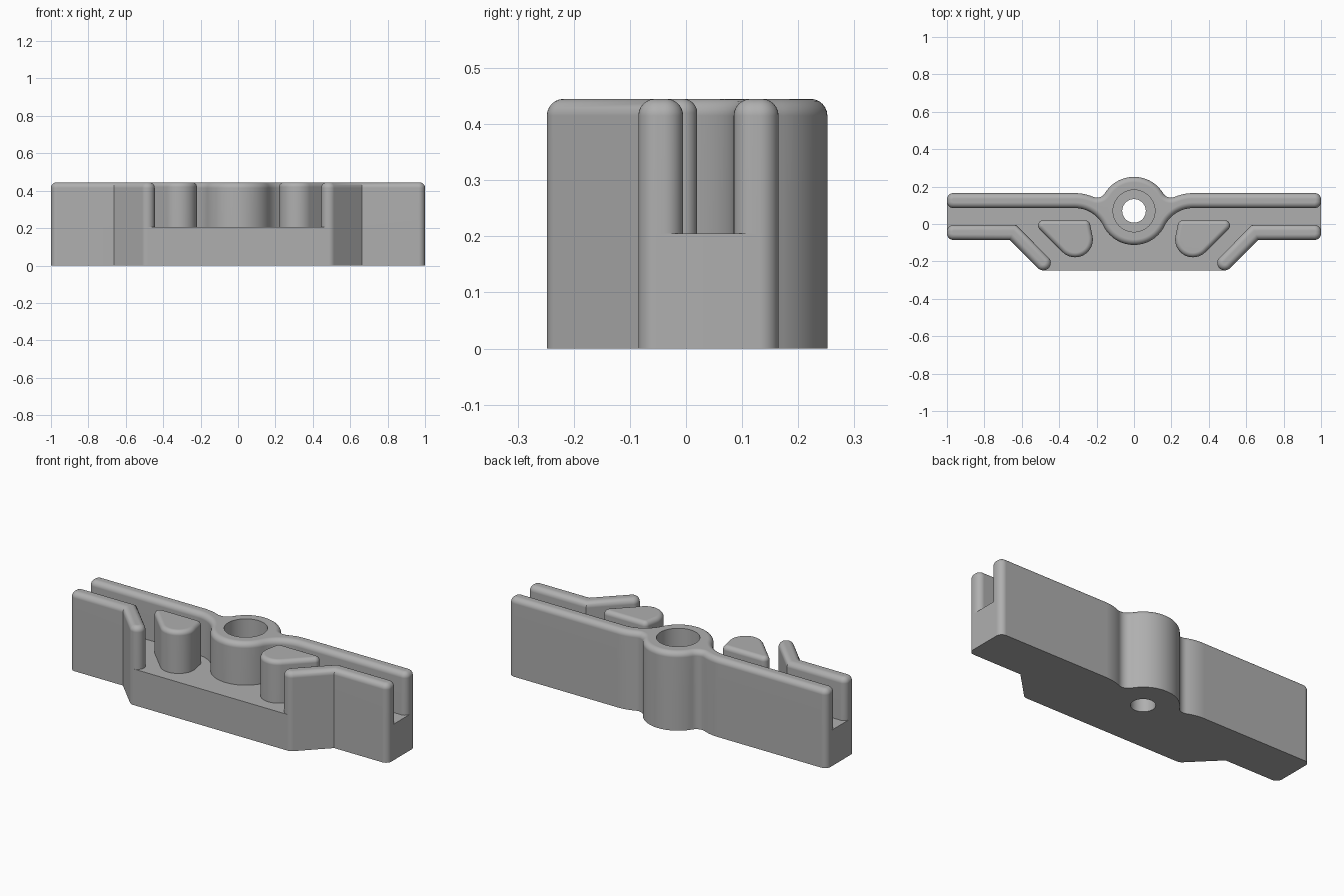
import bpy, bmesh
from math import radians, degrees, atan2, cos, sin, sqrt
from mathutils import Vector
from mathutils.geometry import convex_hull_2d

if "Cube" in bpy.data.objects:
    bpy.data.objects.remove(bpy.data.objects["Cube"], do_unlink=True)

BASE_TOP, TOP = 0.205, 0.445      # heights of the floor and of the walls
RING, BORE, HOLE = 0.182, 0.112, 0.063
BORE_FLOOR = 0.11
CORNER, FILLET = 0.034, 0.03

grey = bpy.data.materials.new("plain_grey")
grey.use_nodes = True
grey.diffuse_color = (0.43, 0.43, 0.43, 1)
grey.node_tree.nodes["Principled BSDF"].inputs["Base Color"].default_value = (0.43, 0.43, 0.43, 1)


def arc(c, r, a0, a1, n=12):
    """Points on an arc from angle a0 to a1 in degrees."""
    steps = [radians(a0 + (a1 - a0) * i / n) for i in range(n + 1)]
    return [Vector((c[0] + r * cos(a), c[1] + r * sin(a))) for a in steps]


def heading(a, b):
    return degrees(atan2(b[1] - a[1], b[0] - a[0]))


def mirrored(points):
    return [Vector((-p.x, p.y)) for p in reversed(points)]


def select(ob):
    bpy.ops.object.select_all(action='DESELECT')
    ob.select_set(True)
    bpy.context.view_layer.objects.active = ob


def prism(name, outline, z0, z1, fillet=0.0):
    """Extrude a plan outline and round its top rim."""
    bm = bmesh.new()
    face = bm.faces.new([bm.verts.new((p.x, p.y, z0)) for p in outline])
    bmesh.ops.remove_doubles(bm, verts=bm.verts[:], dist=0.0005)
    ext = bmesh.ops.extrude_face_region(bm, geom=bm.faces[:], use_keep_orig=True)
    top = [v for v in ext["geom"] if isinstance(v, bmesh.types.BMVert)]
    bmesh.ops.translate(bm, verts=top, vec=(0, 0, z1 - z0))
    bmesh.ops.recalc_face_normals(bm, faces=bm.faces[:])
    if fillet:
        rim = [e for e in bm.edges if all(v.co.z > z1 - 0.001 for v in e.verts)]
        bmesh.ops.bevel(bm, geom=rim, offset=fillet, offset_type='OFFSET',
                        segments=6, profile=0.5, affect='EDGES', clamp_overlap=False)
    mesh = bpy.data.meshes.new(name)
    bm.to_mesh(mesh)
    bm.free()
    mesh.materials.append(grey)
    ob = bpy.data.objects.new(name, mesh)
    bpy.context.collection.objects.link(ob)
    return ob


def finish(ob):
    select(ob)
    bpy.ops.object.shade_smooth_by_angle(angle=radians(35))
    mod = ob.modifiers.new("even_shading", 'WEIGHTED_NORMAL')
    mod.keep_sharp = True


def drill(ob, radius, z0):
    """Cut a vertical round hole at the ring centre, open above z0."""
    cutter = prism("hole_cutter", arc(O, radius, 0, 360, 64)[:-1], z0, 1)
    cutter.hide_render = True
    mod = ob.modifiers.new("hole", 'BOOLEAN')
    mod.operation, mod.solver, mod.object = 'DIFFERENCE', 'EXACT', cutter
    select(ob)
    bpy.ops.object.modifier_apply(modifier=mod.name)
    bpy.data.objects.remove(cutter, do_unlink=True)


# Blend arcs between the straight back wall and the ring
O = Vector((0, 0.07))
BACK, INNER = 0.165, 0.085
bend_in, bend_out, crease = 0.17, 0.25, 0.05
A = Vector((0, INNER - bend_in))
A.x = sqrt((RING + bend_in) ** 2 - (A.y - O.y) ** 2)
span, r1, r2 = (A - O).length, RING + crease, bend_out + crease
along = (span ** 2 + r1 ** 2 - r2 ** 2) / (2 * span)
u = (A - O).normalized()
P = O + u * along + Vector((-u.y, u.x)) * sqrt(r1 ** 2 - along ** 2)

back_edge = (arc(O, RING, 90, heading(O, P), 16)
             + arc(P, crease, heading(P, O), heading(P, A), 10)
             + arc(A, bend_out, heading(A, P), 90, 10)
             + arc((1 - CORNER, BACK - CORNER), CORNER, 90, 0, 8))

# Diagonal front wall layout
FRONT, FRONT_IN, HALF = -0.085, -0.005, 0.04
cap = (0.485, -0.208)
front_corner = arc((1 - CORNER, FRONT + CORNER), CORNER, 0, -90, 8) + [Vector((0.664, FRONT))]

# Floor slab
half = back_edge + front_corner + arc(cap, HALF, -45, -90, 6)
base = prism("base_slab", half + mirrored(half)[:-1], 0, BASE_TOP)
drill(base, BORE, BORE_FLOOR)
drill(base, HOLE, -0.1)
finish(base)

# Back wall with its central ring
half = (back_edge
        + arc((1 - CORNER, INNER + CORNER), CORNER, 0, -90, 8)
        + arc(A, bend_in, 90, heading(A, O), 14)
        + arc(O, RING, heading(O, A), -90, 14))
wall = prism("back_wall_and_ring", half + mirrored(half)[1:-1], BASE_TOP, TOP, FILLET)
drill(wall, BORE, BORE_FLOOR)
finish(wall)

# Bent front walls
bent = (arc((1 - CORNER, FRONT_IN - CORNER), CORNER, 90, 0, 8) + front_corner
        + arc(cap, HALF, -45, -225, 20) + [Vector((0.631, FRONT_IN))])

# Teardrop guide posts: hull around three circles
dots = (arc((0.315, -0.083), 0.095, 0, 360, 48)[:-1]
        + arc((0.485, -0.008), 0.028, 0, 360, 32)[:-1]
        + arc((0.262, -0.008), 0.028, 0, 360, 32)[:-1])
drop = [dots[i] for i in convex_hull_2d(dots)]

for side, flip in (("left", False), ("right", True)):
    for part, outline, fillet in (("front_wall", bent, FILLET), ("guide_post", drop, 0.025)):
        pts = mirrored(outline) if flip else outline
        finish(prism(f"{side}_{part}", pts, BASE_TOP, TOP, fillet))
